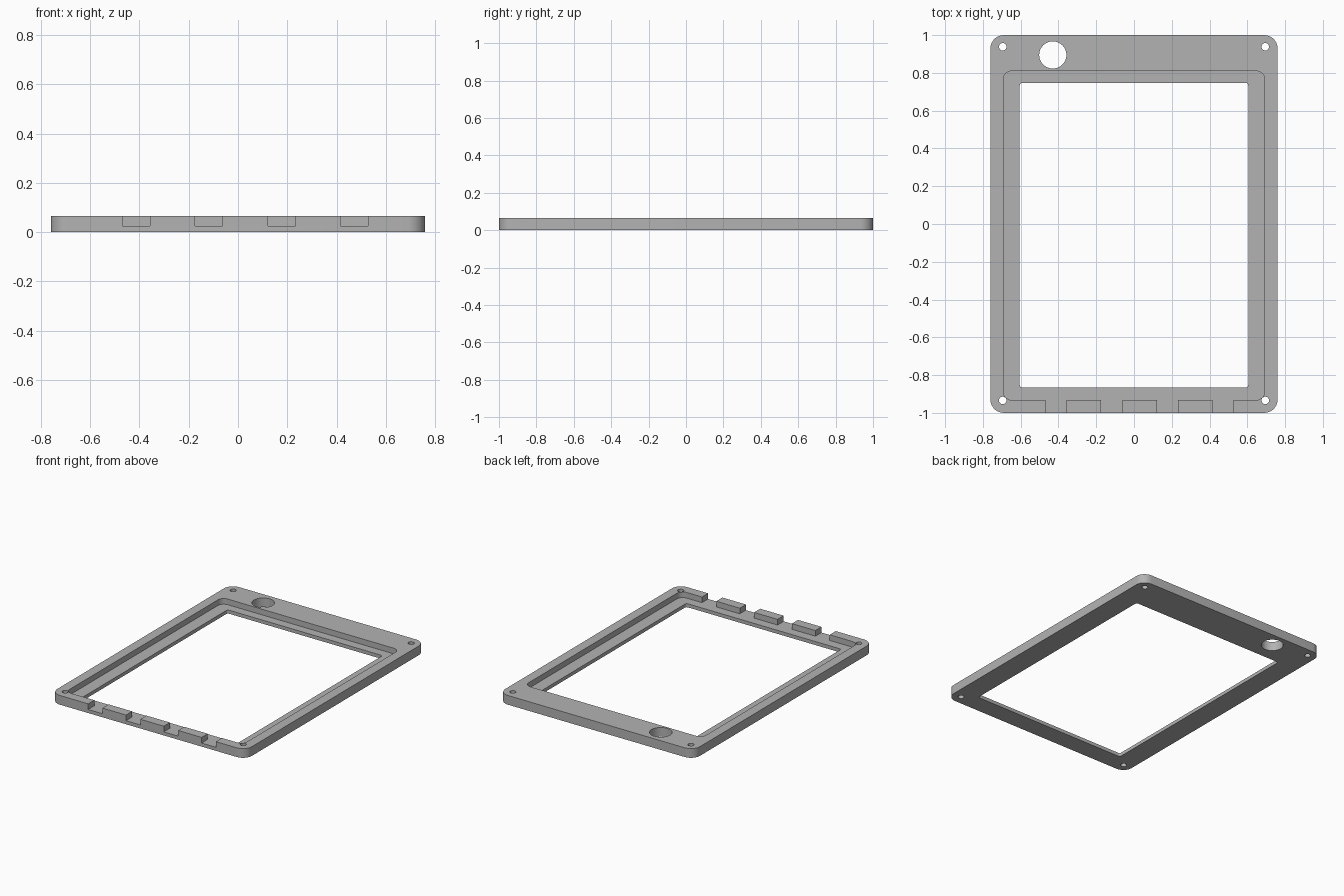
import bpy
import bmesh
import math

if "Cube" in bpy.data.objects:
    bpy.data.objects.remove(bpy.data.objects["Cube"], do_unlink=True)

TOP, FLOOR, OVER = 0.065, 0.025, 0.05

grey = bpy.data.materials.new("matte grey")
grey.use_nodes = True
grey.diffuse_color = (0.45, 0.45, 0.45, 1)
grey.node_tree.nodes["Principled BSDF"].inputs["Base Color"].default_value = (0.45, 0.45, 0.45, 1)


def prism(name, outline, z0, z1):
    """Extrude a flat outline from z0 to z1."""
    bm = bmesh.new()
    face = bm.faces.new([bm.verts.new((x, y, z0)) for x, y in outline])
    extruded = bmesh.ops.extrude_face_region(bm, geom=[face])["geom"]
    verts = [v for v in extruded if isinstance(v, bmesh.types.BMVert)]
    bmesh.ops.translate(bm, verts=verts, vec=(0, 0, z1 - z0))
    bmesh.ops.recalc_face_normals(bm, faces=bm.faces)
    mesh = bpy.data.meshes.new(name)
    bm.to_mesh(mesh)
    bm.free()
    mesh.materials.append(grey)
    obj = bpy.data.objects.new(name, mesh)
    bpy.context.collection.objects.link(obj)
    return obj


def rounded_rect(x0, x1, y0, y1, r, steps=8):
    corners = [(x1 - r, y1 - r), (x0 + r, y1 - r), (x0 + r, y0 + r), (x1 - r, y0 + r)]
    return [(cx + r * math.cos(a), cy + r * math.sin(a))
            for q, (cx, cy) in enumerate(corners)
            for a in [(q + i / steps) * math.pi / 2 for i in range(steps + 1)]]


def circle(cx, cy, r, n):
    return [(cx + r * math.cos(i * math.tau / n), cy + r * math.sin(i * math.tau / n))
            for i in range(n)]


def cut(target, outline, z0):
    """Subtract a prism that rises past the top of the target."""
    cutter = prism("cutter", outline, z0, TOP + OVER)
    cutter.hide_render = True
    mod = target.modifiers.new("cut", "BOOLEAN")
    mod.operation, mod.solver, mod.object = "DIFFERENCE", "EXACT", cutter
    bpy.context.view_layer.objects.active = target
    bpy.ops.object.modifier_apply(modifier=mod.name)
    bpy.data.objects.remove(cutter, do_unlink=True)


# Rounded slab
frame = prism("bezel_frame", rounded_rect(-0.76, 0.76, -1, 1, 0.07), 0, TOP)

# Stepped recess and the window through its floor
cut(frame, rounded_rect(-0.692, 0.692, -0.932, 0.81, 0.045), FLOOR)
cut(frame, rounded_rect(-0.605, 0.605, -0.866, 0.747, 0.015), -OVER)

# Four notches through the front wall, level with the recess floor
for i in range(4):
    x = -0.413 + i * 0.295
    cut(frame, [(x - 0.056, -1.1), (x + 0.056, -1.1), (x + 0.056, -0.9), (x - 0.056, -0.9)], FLOOR)

# Corner screw holes and the large round opening
for x in (-0.695, 0.695):
    for y in (-0.934, 0.938):
        cut(frame, circle(x, y, 0.02, 24), -OVER)
cut(frame, circle(-0.43, 0.895, 0.072, 48), -OVER)

# Smooth the rounded corners and holes, keep the edges crisp
bpy.ops.object.select_all(action="DESELECT")
frame.select_set(True)
bpy.context.view_layer.objects.active = frame
bpy.ops.object.shade_smooth_by_angle(angle=math.radians(30))
